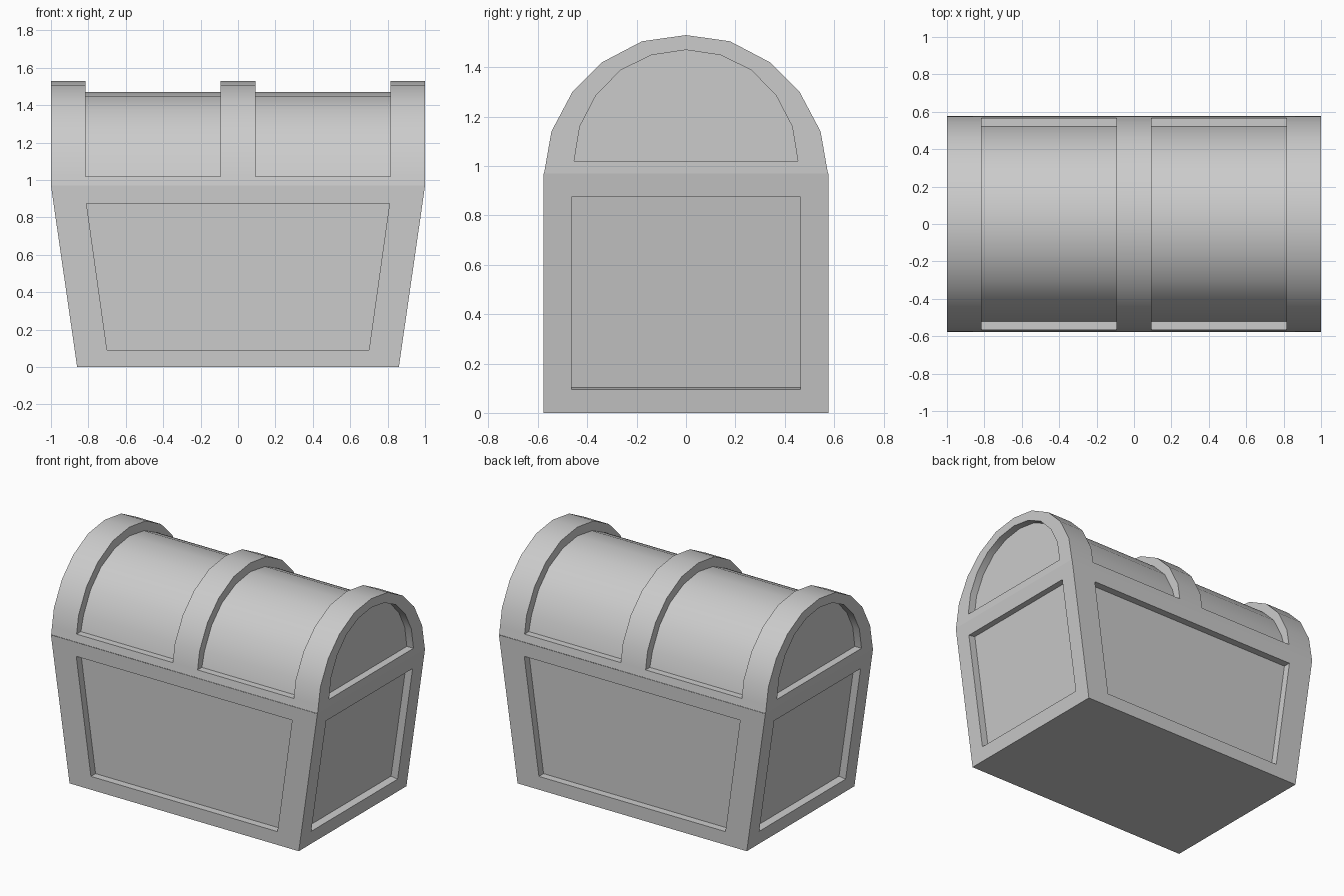
import bpy, bmesh
from mathutils import Vector

if "Cube" in bpy.data.objects:
    bpy.data.objects.remove(bpy.data.objects["Cube"])

SEAM = 0.97      # height where lid meets body
RAIL = 1.02      # top of the lid's lower rail
DEPTH = 0.05     # panel recess depth
HY = 0.577       # half depth of the body


def full(half):
    """Mirror a half profile (ending on the centre line) across y = 0."""
    return half + [(-y, z) for y, z in reversed(half[:-1])]


def face(bm, pts):
    bm.faces.new([bm.verts.new(p) for p in pts])


def ring(bm, a, b, closed=True):
    n = len(a)
    for i in range(n if closed else n - 1):
        j = (i + 1) % n
        face(bm, [a[i], a[j], b[j], b[i]])


def finish(bm, name):
    bmesh.ops.remove_doubles(bm, verts=bm.verts, dist=0.0005)
    bmesh.ops.recalc_face_normals(bm, faces=bm.faces)
    me = bpy.data.meshes.new(name)
    bm.to_mesh(me)
    bm.free()
    ob = bpy.data.objects.new(name, me)
    bpy.context.collection.objects.link(ob)
    bpy.context.view_layer.objects.active = ob
    ob.select_set(True)
    bpy.ops.object.shade_smooth_by_angle(angle=0.5)
    ob.select_set(False)
    return ob


def recess(bm, outer, inner, inward):
    """Framed panel: flat frame, recess walls and sunken floor."""
    outer, inner = [Vector(p) for p in outer], [Vector(p) for p in inner]
    floor = [p + inward * DEPTH for p in inner]
    ring(bm, outer, inner)
    ring(bm, inner, floor)
    face(bm, floor)


# Body: box tapering in x, with one sunken panel on each side
def side_x(z):
    return 0.86 + 0.14 * z / SEAM


bm = bmesh.new()
for s in (-1, 1):
    y = s * HY
    recess(bm,
           [(-0.86, y, 0), (0.86, y, 0), (1, y, SEAM), (-1, y, SEAM)],
           [(-0.70, y, 0.09), (0.70, y, 0.09), (0.81, y, 0.875), (-0.81, y, 0.875)],
           Vector((0, -s, 0)))
    sides = [[(s * side_x(z), yy, z) for yy, z in ((-w, lo), (w, lo), (w, hi), (-w, hi))]
             for w, lo, hi in ((HY, 0, SEAM), (0.463, 0.095, 0.875))]
    recess(bm, sides[0], sides[1], Vector((-s * SEAM, 0, 0.14)).normalized())
face(bm, [(-0.86, -HY, 0), (0.86, -HY, 0), (0.86, HY, 0), (-0.86, HY, 0)])
finish(bm, "chest_body")

# Lid profiles (y, z): raised bands, sunken barrel, end panel
band = full([(0.575, SEAM), (0.566, RAIL), (0.545, 1.14), (0.46, 1.30),
             (0.34, 1.42), (0.178, 1.505), (0, 1.53)])
barrel = full([(0.52, RAIL), (0.492, 1.12), (0.415, 1.265),
               (0.305, 1.375), (0.157, 1.446), (0, 1.47)])
end = full([(0.453, RAIL), (0.43, 1.16), (0.365, 1.285),
            (0.265, 1.388), (0.14, 1.449), (0, 1.47)])


def at(x, profile):
    return [(x, y, z) for y, z in profile]


# Lid: three raised bands alternating with two sunken barrel spans
bm = bmesh.new()
stations = [-1, -0.815, -0.093, 0.093, 0.815, 1]
for i, (x0, x1) in enumerate(zip(stations, stations[1:])):
    if i % 2 == 0:
        ring(bm, at(x0, band), at(x1, band), closed=False)
    else:
        step = [band[0], band[1]] + barrel + [band[-2], band[-1]]
        ring(bm, at(x0, step), at(x1, step), closed=False)
        for x in (x0, x1):
            ring(bm, at(x, band[1:-1]), at(x, barrel), closed=False)

# Lid ends: arched sunken panel above the rail
for s in (-1, 1):
    ring(bm, at(s, band[1:-1]), at(s, end), closed=False)
    face(bm, at(s, [band[0], band[1], end[0], end[-1], band[-2], band[-1]]))
    ring(bm, at(s, end), at(s * (1 - DEPTH), end))
    face(bm, at(s * (1 - DEPTH), end))
finish(bm, "chest_lid")
